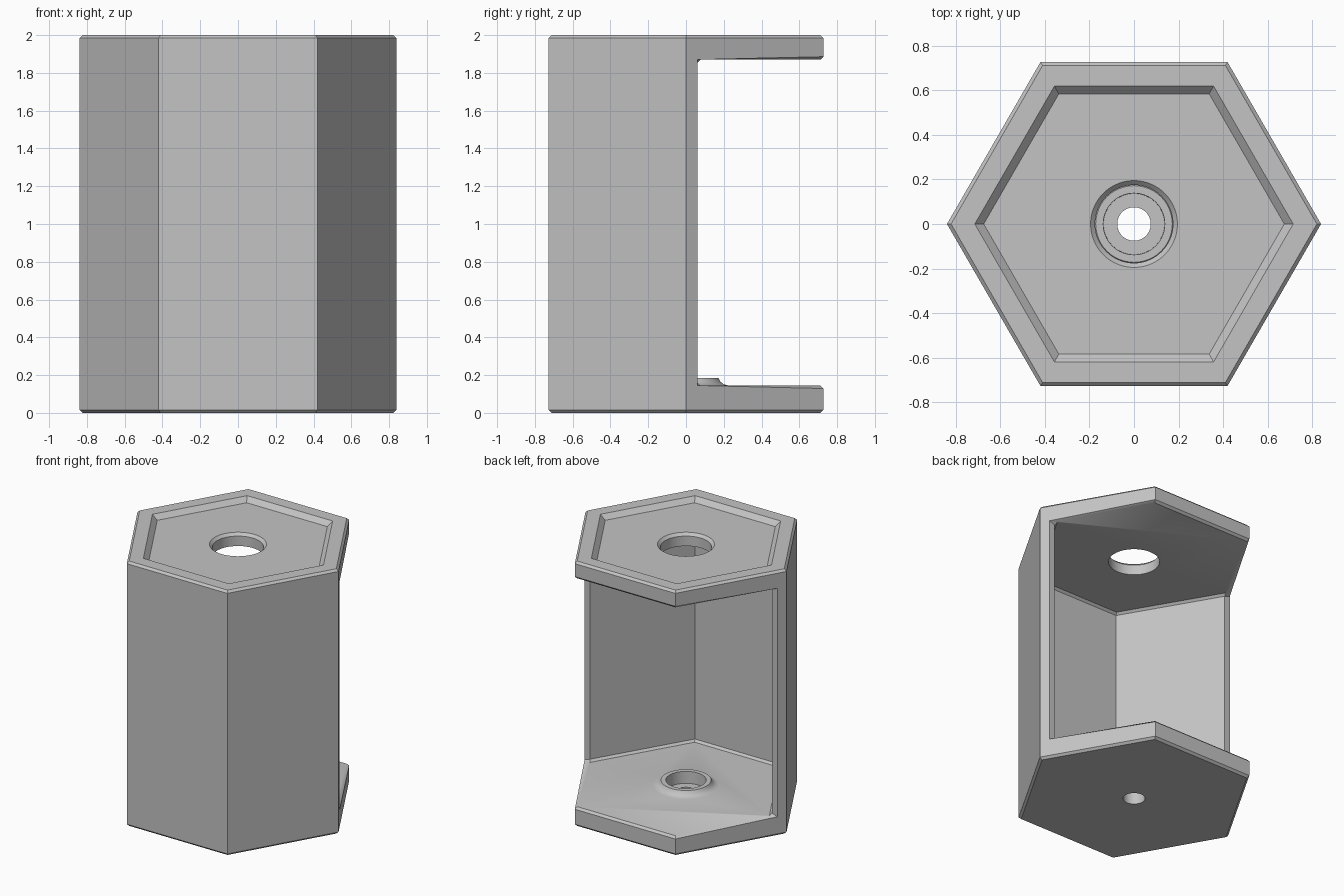
import bpy, bmesh, math
from mathutils import Vector

cube = bpy.data.objects.get("Cube")
if cube:
    bpy.data.objects.remove(cube, do_unlink=True)

RADIUS, HEIGHT = 0.84, 2.0
FLOOR, CEILING, POCKET = 0.145, 1.87, 1.965
BEVEL = 0.016

grey = bpy.data.materials.new("plain grey")
grey.use_nodes = True
grey.diffuse_color = (0.55, 0.55, 0.55, 1)
grey.node_tree.nodes["Principled BSDF"].inputs["Base Color"].default_value = (0.55, 0.55, 0.55, 1)


def finish(name, bm):
    bmesh.ops.recalc_face_normals(bm, faces=bm.faces)
    mesh = bpy.data.meshes.new(name)
    bm.to_mesh(mesh)
    bm.free()
    mesh.materials.append(grey)
    obj = bpy.data.objects.new(name, mesh)
    bpy.context.collection.objects.link(obj)
    return obj


def loft(name, rings):
    """Solid through rings of 3D points, capped at both ends."""
    bm = bmesh.new()
    loops = [[bm.verts.new(p) for p in ring] for ring in rings]
    n = len(loops[0])
    for a, b in zip(loops, loops[1:]):
        for i in range(n):
            j = (i + 1) % n
            bm.faces.new((a[i], a[j], b[j], b[i]))
    bm.faces.new(loops[0])
    bm.faces.new(loops[-1])
    return finish(name, bm)


def ring(radius, z, sides):
    step = math.tau / sides
    return [Vector((radius * math.cos(i * step), radius * math.sin(i * step), z))
            for i in range(sides)]


def turned(name, profile, sides=64):
    return loft(name, [ring(r, z, sides) for r, z in profile])


def apply(obj, mod):
    bpy.ops.object.select_all(action='DESELECT')
    obj.select_set(True)
    bpy.context.view_layer.objects.active = obj
    bpy.ops.object.modifier_apply(modifier=mod.name)


def combine(obj, other, operation):
    mod = obj.modifiers.new(operation.lower(), 'BOOLEAN')
    mod.object, mod.operation, mod.solver = other, operation, 'EXACT'
    apply(obj, mod)
    bpy.data.objects.remove(other, do_unlink=True)


# Six-sided housing
housing = turned("open_hexagonal_housing", [(RADIUS, 0), (RADIUS, HEIGHT)], 6)

# Cavity, open along the whole back
half = [(0.36, -0.62), (0.76, 0.06), (1, 0.06), (1, 1)]
outline = half + [(-x, y) for x, y in reversed(half)]
cavity = loft("cavity_cutter", [[(x, y, z) for x, y in outline] for z in (FLOOR, CEILING)])
combine(housing, cavity, 'DIFFERENCE')

# Small chamfer on the square edges
chamfer = housing.modifiers.new("chamfer", 'BEVEL')
chamfer.width, chamfer.segments = BEVEL, 1
chamfer.limit_method, chamfer.angle_limit = 'ANGLE', math.radians(70)
apply(housing, chamfer)

# Flared boss on the floor
boss = turned("floor_boss", [(0.225, 0.1), (0.225, FLOOR), (0.2, 0.151),
                             (0.182, 0.166), (0.172, 0.185)])
combine(housing, boss, 'UNION')

# Sloping shallow pocket in the top
pocket = turned("pocket_cutter", [(0.675, POCKET), (0.715, HEIGHT), (0.715, 2.1)], 6)
combine(housing, pocket, 'DIFFERENCE')

# Chamfered top hole
top_hole = turned("top_hole_cutter", [(0.175, 1.8), (0.175, POCKET - 0.02),
                                      (0.215, POCKET + 0.02)])
combine(housing, top_hole, 'DIFFERENCE')

# Stepped hole through the boss and base
base_hole = turned("base_hole_cutter", [(0.075, -0.1), (0.075, 0.095),
                                        (0.137, 0.095), (0.14, 0.3)])
combine(housing, base_hole, 'DIFFERENCE')

bpy.ops.object.select_all(action='DESELECT')
housing.select_set(True)
bpy.context.view_layer.objects.active = housing
bpy.ops.object.shade_smooth_by_angle(angle=math.radians(30))
